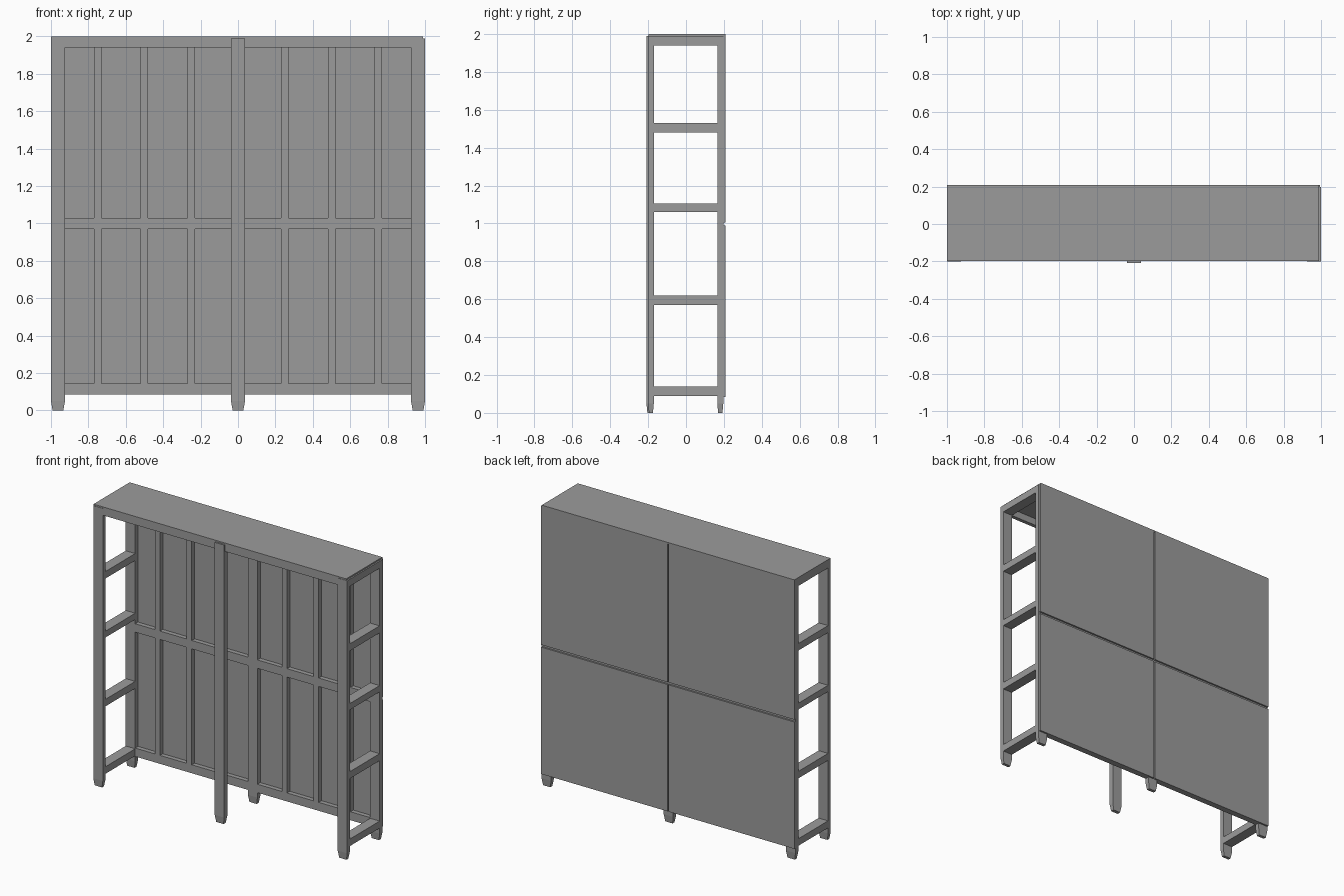
import bpy
import bmesh

cube = bpy.data.objects.get("Cube")
if cube:
    bpy.data.objects.remove(cube, do_unlink=True)

grey = bpy.data.materials.new("plain grey")
grey.use_nodes = True
colour = (0.33, 0.33, 0.33, 1)
grey.diffuse_color = colour
grey.node_tree.nodes["Principled BSDF"].inputs["Base Color"].default_value = colour


def box(name, x, y, z, foot=False):
    """Box from (min, max) ranges; foot adds a tapered lower end."""
    bm = bmesh.new()
    bmesh.ops.create_cube(bm, size=1)
    for v in bm.verts:
        v.co = [r[0] if c < 0 else r[1] for c, r in zip(v.co, (x, y, z))]
    if foot:
        bmesh.ops.bisect_plane(bm, geom=bm.verts[:] + bm.edges[:] + bm.faces[:],
                               plane_co=(0, 0, 0.05), plane_no=(0, 0, 1))
        cx, cy = sum(x) / 2, sum(y) / 2
        for v in bm.verts:
            if v.co.z < z[0] + 0.01:
                v.co.x = cx + (v.co.x - cx) * 0.76
                v.co.y = cy + (v.co.y - cy) * 0.7
    mesh = bpy.data.meshes.new(name)
    bm.to_mesh(mesh)
    bm.free()
    mesh.materials.append(grey)
    obj = bpy.data.objects.new(name, mesh)
    bpy.context.collection.objects.link(obj)
    return obj


TOP = 1.99            # top of the frame, under the cover board
FRONT = (-0.2, -0.17)
BACK = (0.165, 0.197)
POST = 0.0375         # half width of a post

# Corner posts and side rungs
for side, cx in (("right", -1 + POST), ("left", 1 - POST)):
    span = (cx - POST, cx + POST)
    box(f"front_{side}_post", span, FRONT, (0, TOP), foot=True)
    box(f"back_{side}_post", span, BACK, (0, TOP), foot=True)
    for low, high in ((0.09, 0.14), (0.57, 0.62), (1.06, 1.105), (1.48, 1.53), (1.94, TOP)):
        box(f"{side}_rung", span, (FRONT[1], BACK[0]), (low, high))

# Centre posts; the front one stands slightly proud
box("front_centre_post", (-POST, POST), (-0.209, -0.174), (0, TOP), foot=True)
box("back_centre_post", (-POST, POST), BACK, (0, TOP), foot=True)

# Rails and studs in both bays
for sign in (-1, 1):
    bay = sorted((sign * POST, sign * (1 - 2 * POST)))
    box("front_top_rail", bay, (-0.197, FRONT[1]), (1.94, TOP))
    for low, high in ((0.085, 0.145), (0.97, 1.03), (1.94, TOP)):
        box("back_rail", bay, BACK, (low, high))
    for offset in (0.25, 0.5, 0.75):
        cx = sign * offset
        for low, high in ((0.145, 0.97), (1.03, 1.94)):
            box("back_stud", (cx - 0.02, cx + 0.02), BACK, (low, high))

# Back panels with thin gaps between them
for x in ((-1, -0.01), (0, 0.995)):
    for z in ((0.085, 0.988), (1.005, TOP)):
        box("back_panel", x, (BACK[1], 0.209), z)

# Cover board
box("top_board", (-1, 0.99), (-0.197, 0.209), (TOP, 2))
